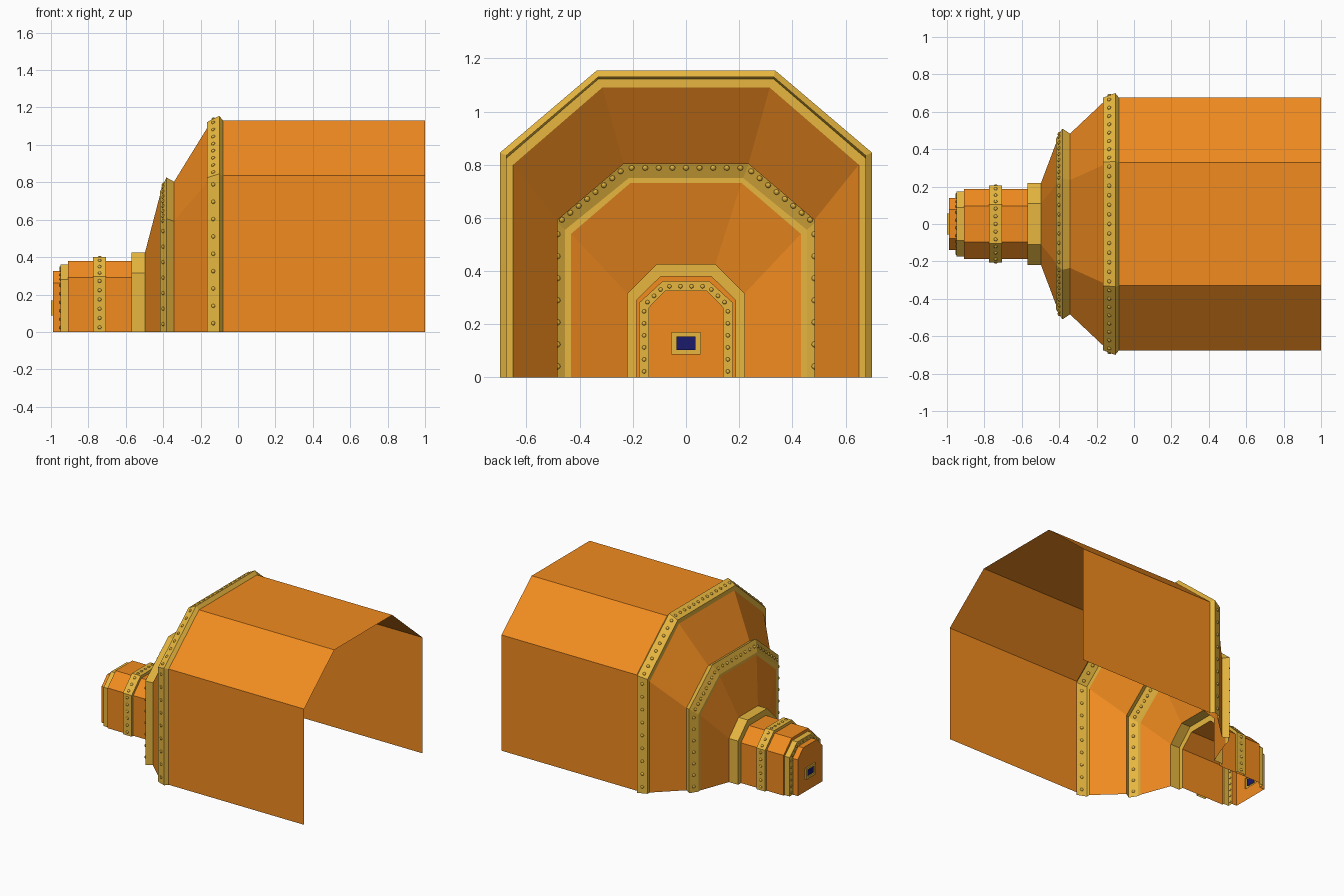
import bpy, bmesh
from mathutils import Matrix, Vector

if "Cube" in bpy.data.objects:
    bpy.data.objects.remove(bpy.data.objects["Cube"])


def material(name, rgb):
    m = bpy.data.materials.new(name)
    m.diffuse_color = (*rgb, 1)
    m.use_nodes = True
    m.node_tree.nodes["Principled BSDF"].inputs["Base Color"].default_value = m.diffuse_color
    return m


ORANGE = material("orange_paint", (0.88, 0.26, 0.014))
GOLD = material("gold_trim", (0.80, 0.47, 0.05))
NAVY = material("navy_glass", (0.01, 0.01, 0.15))


def finish(name, bm, mat):
    me = bpy.data.meshes.new(name)
    bm.to_mesh(me)
    bm.free()
    me.materials.append(mat)
    ob = bpy.data.objects.new(name, me)
    bpy.context.collection.objects.link(ob)
    return ob


def arch(x, w, shoulder, top_w, top):
    """Open half-octagon cross-section at x."""
    half = [(w, 0), (w, shoulder), (top_w, top)]
    return [Vector((x, -y, z)) for y, z in half] + [Vector((x, y, z)) for y, z in half[::-1]]


def rect(x, a, z0, z1):
    return [Vector((x, y, z)) for y, z in ((-a, z0), (-a, z1), (a, z1), (a, z0))]


def loft(name, sections, mat, closed=False):
    """Skin a row of cross-sections, listed from +x to -x."""
    bm = bmesh.new()
    rows = [[bm.verts.new(p) for p in s] for s in sections]
    n = len(rows[0])
    for a, b in zip(rows, rows[1:]):
        for j in range(n if closed else n - 1):
            k = (j + 1) % n
            bm.faces.new((a[j], a[k], b[k], b[j]))
    return finish(name, bm, mat)


def rivets(name, sec_a, sec_b, counts, radius):
    """Flattened studs spaced along the band between two sections."""
    bm = bmesh.new()
    side, slope, top = counts
    for j, n in enumerate((side, slope, top, slope, side)):
        a0, a1, b0, b1 = sec_a[j], sec_a[j + 1], sec_b[j], sec_b[j + 1]
        start, end = (a0 + b0) / 2, (a1 + b1) / 2
        normal = (end - start).cross((b0 + b1) - (a0 + a1)).normalized()
        turn = normal.to_track_quat('Z', 'Y').to_matrix().to_4x4()
        for k in range(n):
            p = start.lerp(end, (k + 0.5) / n)
            bmesh.ops.create_uvsphere(
                bm, u_segments=8, v_segments=6, radius=radius,
                matrix=Matrix.Translation(p) @ turn @ Matrix.Diagonal((1, 1, 0.7, 1)))
    finish(name, bm, GOLD)


# Cross-sections of the rear band
rear = arch(-0.08, 0.675, 0.835, 0.33, 1.13)
rear_ridge = arch(-0.10, 0.70, 0.845, 0.335, 1.155)
rear_lip = arch(-0.165, 0.675, 0.825, 0.33, 1.122)
rear_inner = arch(-0.165, 0.65, 0.80, 0.315, 1.09)
# Cross-sections of the middle band
mid = arch(-0.342, 0.483, 0.592, 0.235, 0.803)
mid_ridge = arch(-0.383, 0.51, 0.605, 0.245, 0.826)
mid_lip = arch(-0.417, 0.455, 0.555, 0.215, 0.75)
mid_inner = arch(-0.417, 0.432, 0.54, 0.208, 0.732)


def neck_out(x):
    return arch(x, 0.22, 0.315, 0.11, 0.425)


def tube(x):
    return arch(x, 0.187, 0.29, 0.095, 0.38)


def hoop(x):
    return arch(x, 0.205, 0.297, 0.103, 0.40)


def nose_out(x):
    return arch(x, 0.175, 0.28, 0.088, 0.36)


def cap(x):
    return arch(x, 0.14, 0.262, 0.078, 0.325)


# Orange shells
loft("main_shell", [arch(1, 0.675, 0.835, 0.33, 1.13), rear], ORANGE)
loft("rear_taper", [rear_inner, mid], ORANGE)
loft("front_taper", [mid_inner, neck_out(-0.497)], ORANGE)
loft("nose_tube", [tube(-0.57), tube(-0.91), nose_out(-0.91)], ORANGE)
loft("nose_cap", [cap(-0.95), cap(-0.99)], ORANGE)

# Gold bands
loft("rear_band", [rear, rear_ridge, rear_lip, rear_inner], GOLD)
loft("middle_band", [mid, mid_ridge, mid_lip, mid_inner], GOLD)
loft("neck_band", [neck_out(-0.497), neck_out(-0.57), tube(-0.57)], GOLD)
loft("tube_band", [tube(-0.705), hoop(-0.705), hoop(-0.775), tube(-0.775)], GOLD)
loft("nose_band", [nose_out(-0.91), nose_out(-0.95), cap(-0.95)], GOLD)

# Studs on the bands
rivets("rear_rivets", rear_ridge, rear_lip, (9, 8, 13), 0.011)
rivets("middle_rivets", mid_ridge, mid_lip, (7, 8, 9), 0.011)
rivets("tube_rivets", hoop(-0.705), hoop(-0.775), (6, 3, 5), 0.010)
rivets("nose_rivets", nose_out(-0.95), cap(-0.95), (6, 3, 4), 0.008)

# Nose end plate with a window opening
bm = bmesh.new()
half = [(0, 0), (0, 0.088), (0.055, 0.088), (0.055, 0.168), (0, 0.168),
        (0, 0.325), (0.078, 0.325), (0.14, 0.262), (0.14, 0)]
for s in (1, -1):
    vs = [bm.verts.new((-0.99, s * y, z)) for y, z in half]
    bm.faces.new(vs if s == 1 else vs[::-1])
bm.normal_update()
for f in bm.faces:
    if f.normal.x > 0:
        f.normal_flip()
finish("nose_end_plate", bm, ORANGE)

# Window frame and pane
loft("window_frame", [rect(-0.99, 0.055, 0.088, 0.168), rect(-1, 0.055, 0.088, 0.168),
                      rect(-1, 0.036, 0.104, 0.154), rect(-0.992, 0.036, 0.104, 0.154)],
     GOLD, closed=True)
bm = bmesh.new()
bm.faces.new([bm.verts.new(p) for p in rect(-0.992, 0.036, 0.104, 0.154)])
bm.normal_update()
if bm.faces[:][0].normal.x > 0:
    bmesh.ops.reverse_faces(bm, faces=bm.faces[:])
finish("window_pane", bm, NAVY)
